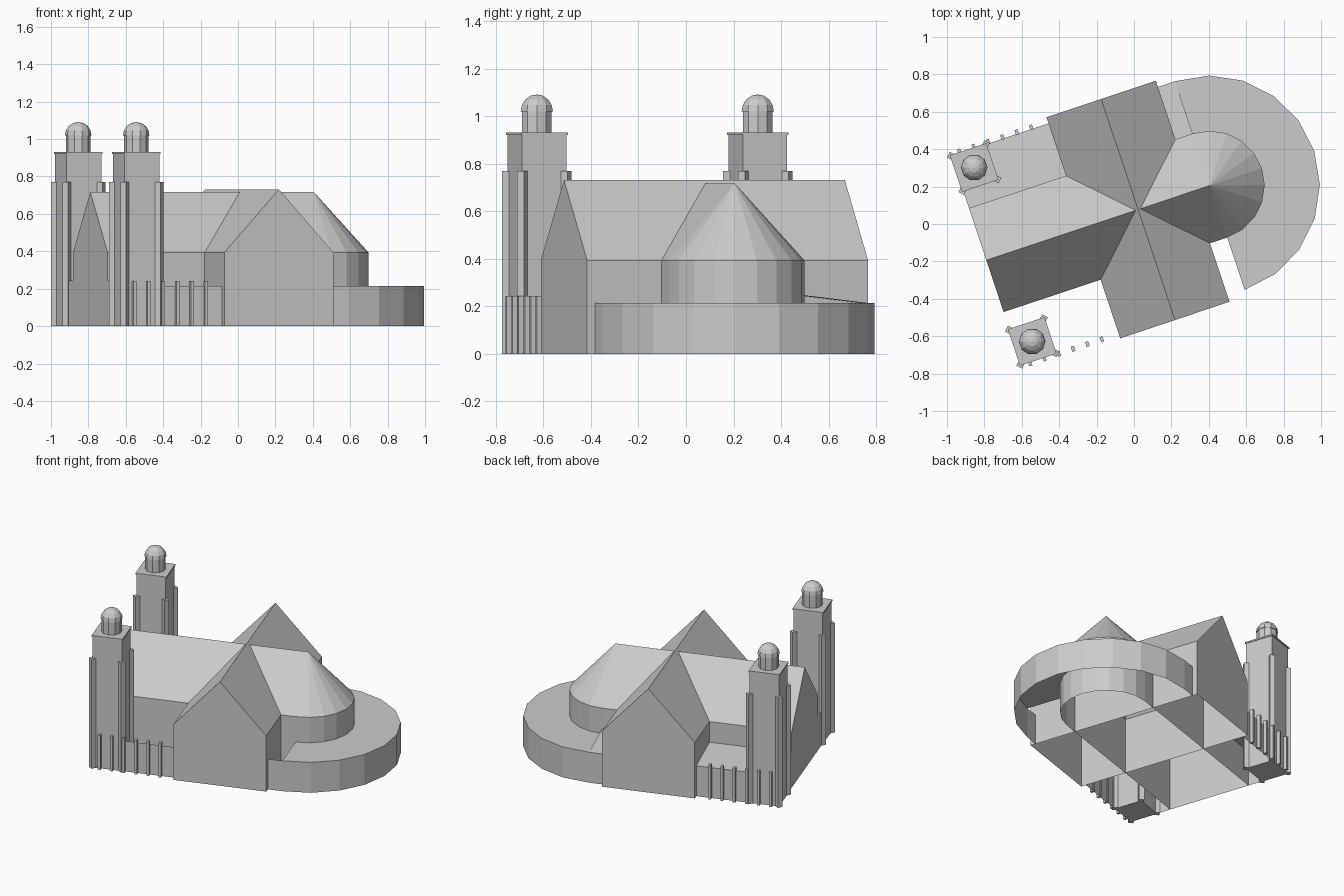
import bpy, bmesh
from math import radians, sin, cos, pi
from mathutils import Matrix, Vector

cube = bpy.data.objects.get("Cube")
if cube:
    bpy.data.objects.remove(cube, do_unlink=True)

stone = bpy.data.materials.new("grey_stone")
stone.use_nodes = True
GREY = (0.6, 0.6, 0.6, 1)
stone.diffuse_color = GREY
stone.node_tree.nodes["Principled BSDF"].inputs["Base Color"].default_value = GREY

# The whole building is turned about its crossing
PLACE = Matrix.Translation((0.0215, 0.0775, 0)) @ Matrix.Rotation(radians(18.45), 4, 'Z')

WEST, APSE = -0.855, 0.405          # nave front, apse centre
NAVE, TRANSEPT, AISLE = 0.293, 0.308, 0.588   # half widths
EAVE, LOW, LEAN = 0.393, 0.214, 0.248         # wall heights
STEPS = 10


def finish(name, bm):
    mesh = bpy.data.meshes.new(name)
    bm.to_mesh(mesh)
    bm.free()
    mesh.materials.append(stone)
    obj = bpy.data.objects.new(name, mesh)
    bpy.context.collection.objects.link(obj)
    obj.matrix_world = PLACE
    return obj


def face(bm, *points):
    bm.faces.new([bm.verts.new(p) for p in points])


def weld(bm):
    bmesh.ops.remove_doubles(bm, verts=bm.verts[:], dist=1e-4)


def box(bm, x, y, bottom, top, sx, sy, turn=0):
    m = (Matrix.Translation((x, y, (bottom + top) / 2)) @ Matrix.Rotation(turn, 4, 'Z')
         @ Matrix.Diagonal((sx, sy, top - bottom, 1)))
    bmesh.ops.create_cube(bm, size=1, matrix=m)


def gabled_hall(name, start, end, half, ridge, turn, open_end=False):
    """Walls and pitched roof along x, open underneath."""
    bm = bmesh.new()
    profile = [(half, 0), (half, EAVE), (0, ridge), (-half, EAVE), (-half, 0)]
    for (y0, z0), (y1, z1) in zip(profile, profile[1:]):
        face(bm, (start, y0, z0), (start, y1, z1), (end, y1, z1), (end, y0, z0))
    face(bm, *[(start, y, z) for y, z in reversed(profile)])
    if not open_end:
        face(bm, *[(end, y, z) for y, z in profile])
    weld(bm)
    bmesh.ops.recalc_face_normals(bm, faces=bm.faces[:])
    bm.transform(Matrix.Rotation(turn, 4, 'Z'))
    finish(name, bm)


gabled_hall("nave_and_choir", WEST, APSE, NAVE, 0.717, 0, True)
gabled_hall("transept", -0.623, 0.623, TRANSEPT, 0.731, pi / 2)


# Rounded apse with its conical roof, and the low ring around it
def ring_point(i, radius, z):
    a = -pi / 2 + pi * i / STEPS
    return (APSE + radius * cos(a), radius * sin(a), z)


apse, ring = bmesh.new(), bmesh.new()
for i in range(STEPS):
    j = i + 1
    for bm, r, top in ((apse, NAVE, EAVE), (ring, AISLE, LOW)):
        face(bm, ring_point(i, r, 0), ring_point(j, r, 0),
             ring_point(j, r, top), ring_point(i, r, top))
    face(apse, ring_point(i, NAVE, EAVE), ring_point(j, NAVE, EAVE), (APSE, 0, 0.717))
    face(ring, ring_point(i, NAVE, LOW), ring_point(i, AISLE, LOW),
         ring_point(j, AISLE, LOW), ring_point(j, NAVE, LOW))
for name, bm in (("apse", apse), ("ambulatory", ring)):
    weld(bm)
    finish(name, bm)

# Low aisle walls on both sides; the lean-to roof covers one side only
bm = bmesh.new()
for x0, x1 in ((WEST, -TRANSEPT), (TRANSEPT, APSE)):
    face(bm, (x0, -AISLE, 0), (x1, -AISLE, 0), (x1, -AISLE, LOW), (x0, -AISLE, LOW))
    face(bm, (x1, AISLE, 0), (x0, AISLE, 0), (x0, AISLE, LOW), (x1, AISLE, LOW))
face(bm, (WEST, AISLE, 0), (WEST, NAVE, 0), (WEST, NAVE, LEAN), (WEST, AISLE, LOW))
face(bm, (WEST, -NAVE, 0), (WEST, -AISLE, 0), (WEST, -AISLE, LOW), (WEST, -NAVE, LEAN))
weld(bm)
finish("aisle_walls", bm)

bm = bmesh.new()
for x0, x1 in ((WEST, -TRANSEPT), (TRANSEPT, APSE)):
    face(bm, (x0, NAVE, LEAN), (x1, NAVE, LEAN), (x1, AISLE, LOW), (x0, AISLE, LOW))
bmesh.ops.recalc_face_normals(bm, faces=bm.faces[:])
for f in bm.faces:
    if f.normal.z < 0:
        f.normal_flip()
finish("aisle_roof", bm)

# Towers, mirrored across the nave
TX = -0.76
for side, label in ((-1, "right"), (1, "left")):
    ty = side * 0.49
    bm = bmesh.new()
    box(bm, TX, ty, 0, 0.92, 0.196, 0.196)
    box(bm, TX, ty, 0.92, 0.93, 0.206, 0.206)
    finish(label + "_tower", bm)

    bm = bmesh.new()
    for k in range(4):
        a = pi / 4 + k * pi / 2
        box(bm, TX + 0.133 * cos(a), ty + 0.133 * sin(a), 0, 0.77, 0.042, 0.034, a)
    finish(label + "_tower_corner_piers", bm)

    bm = bmesh.new()
    bmesh.ops.create_cone(bm, cap_ends=True, segments=10, radius1=0.066, radius2=0.066,
                          depth=0.09, matrix=Matrix.Translation((TX, ty, 0.975)))
    finish(label + "_lantern", bm)

    # Dome
    bm = bmesh.new()
    bmesh.ops.create_uvsphere(bm, u_segments=10, v_segments=8, radius=0.071,
                              matrix=Matrix.Translation((TX, ty, 1.02)))
    bmesh.ops.bisect_plane(bm, geom=bm.verts[:] + bm.edges[:] + bm.faces[:],
                           plane_co=Vector((0, 0, 1.0199)), plane_no=Vector((0, 0, -1)),
                           clear_outer=True)
    bmesh.ops.holes_fill(bm, edges=[e for e in bm.edges if e.is_boundary])
    finish(label + "_dome", bm)

    # Row of small buttresses along the aisle wall
    bm = bmesh.new()
    for k in range(6):
        box(bm, -0.403 - 0.081 * k, side * 0.597, 0, 0.242, 0.017, 0.028)
    finish(label + "_aisle_buttresses", bm)
